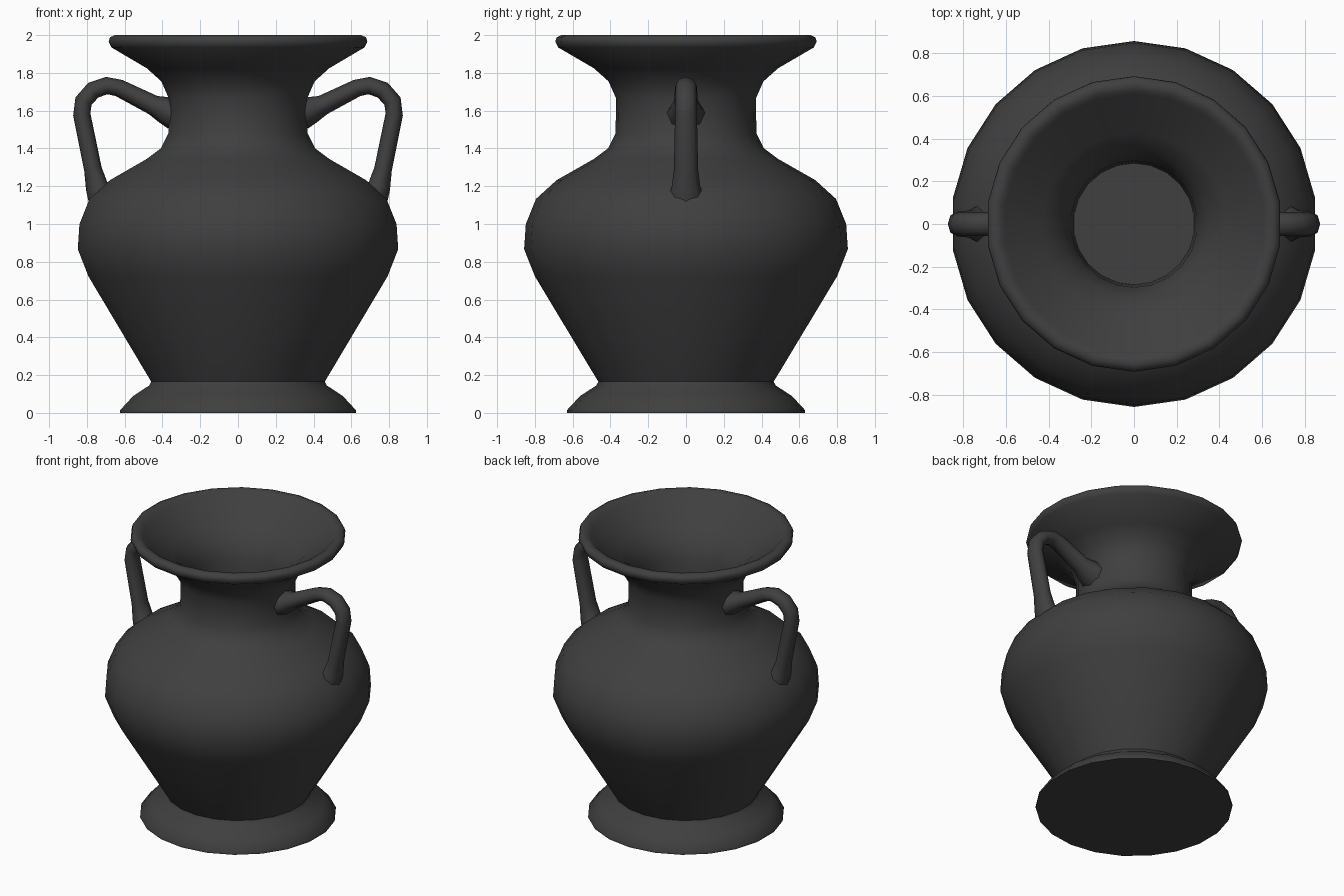
import bpy, bmesh, math
from mathutils import Vector

if "Cube" in bpy.data.objects:
    bpy.data.objects.remove(bpy.data.objects["Cube"])

SIDES = 22
clay = bpy.data.materials.new("dark_clay")
clay.diffuse_color = (0.05, 0.05, 0.05, 1)
clay.use_nodes = True
clay.node_tree.nodes["Principled BSDF"].inputs["Base Color"].default_value = clay.diffuse_color


def loft(name, rings, smooth_angle):
    """Skin a list of equal-length vertex rings and cap both ends."""
    bm = bmesh.new()
    vs = [[bm.verts.new(p) for p in ring] for ring in rings]
    n = len(vs[0])
    for a, b in zip(vs, vs[1:]):
        for i in range(n):
            j = (i + 1) % n
            bm.faces.new((a[i], a[j], b[j], b[i]))
    bm.faces.new(vs[0][::-1])
    bm.faces.new(vs[-1])
    bmesh.ops.recalc_face_normals(bm, faces=bm.faces)
    mesh = bpy.data.meshes.new(name)
    bm.to_mesh(mesh)
    bm.free()
    obj = bpy.data.objects.new(name, mesh)
    bpy.context.collection.objects.link(obj)
    mesh.materials.append(clay)
    bpy.ops.object.select_all(action='DESELECT')
    obj.select_set(True)
    bpy.context.view_layer.objects.active = obj
    bpy.ops.object.shade_smooth_by_angle(angle=math.radians(smooth_angle))
    return obj


def circle(r, z):
    # a corner points along +y, a flat faces +x
    angles = [math.pi / 2 + 2 * math.pi * i / SIDES for i in range(SIDES)]
    return [(r * math.cos(a), r * math.sin(a), z) for a in angles]


# Vase: foot, belly, neck, flared lip, then the inside down to its floor
profile = [
    (0.63, 0), (0.63, 0.015), (0.56, 0.09), (0.475, 0.145), (0.464, 0.165),
    (0.80, 0.723), (0.857, 0.867), (0.848, 1.0), (0.794, 1.133),
    (0.685, 1.232), (0.487, 1.345), (0.413, 1.40), (0.373, 1.48),
    (0.37, 1.665), (0.41, 1.755), (0.487, 1.824), (0.677, 1.935),
    (0.692, 1.965), (0.685, 1.988), (0.66, 2.0), (0.63, 1.995),
    (0.61, 1.975), (0.43, 1.86), (0.345, 1.77), (0.297, 1.665),
    (0.29, 1.50), (0.285, 1.40)]
loft("vase_body", [circle(r, z) for r, z in profile], 50)

# Handle: centre line (x, z), half thickness in plane, half width along y
path = [
    (0.71, 1.13, 0.085, 0.10), (0.748, 1.20, 0.06, 0.075),
    (0.768, 1.29, 0.047, 0.064), (0.827, 1.58, 0.046, 0.058),
    (0.818, 1.65, 0.047, 0.056), (0.767, 1.708, 0.047, 0.056),
    (0.695, 1.733, 0.046, 0.056), (0.63, 1.72, 0.046, 0.058),
    (0.45, 1.63, 0.053, 0.065), (0.39, 1.604, 0.072, 0.09),
    (0.34, 1.585, 0.085, 0.105)]
centres = [Vector((x, 0, z)) for x, z, _, _ in path]
rings = []
for k, (x, z, thick, wide) in enumerate(path):
    tangent = (centres[min(k + 1, len(path) - 1)] - centres[max(k - 1, 0)]).normalized()
    side = Vector((tangent.z, 0, -tangent.x))
    rings.append([centres[k] + side * thick * math.cos(a) + Vector((0, wide * math.sin(a), 0))
                  for a in (math.pi * i / 4 for i in range(8))])
handle = loft("handles", rings, 60)
mirror = handle.modifiers.new("other_side", 'MIRROR')
mirror.use_axis = (True, False, False)
